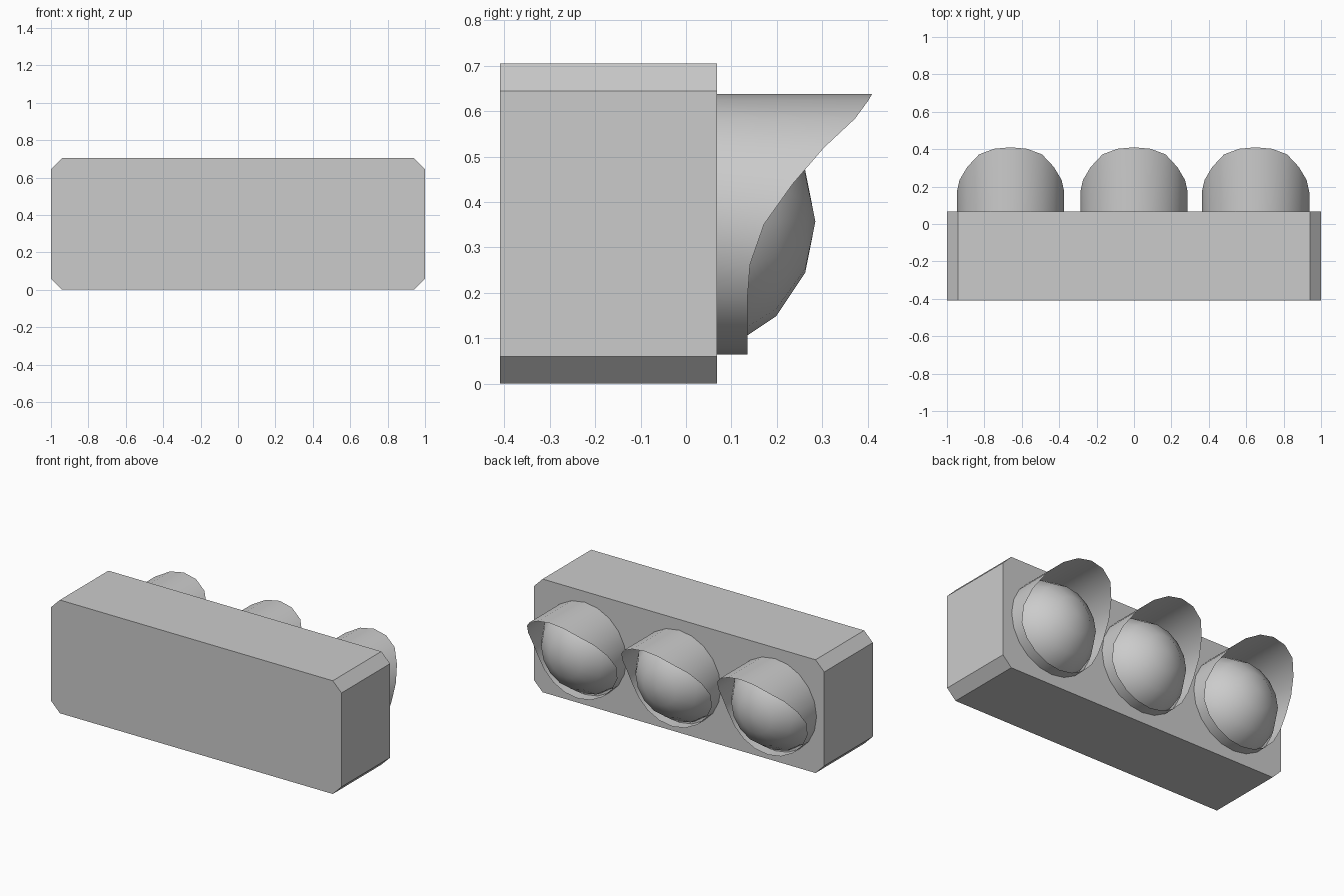
import bpy, bmesh, math
from mathutils import Matrix

if "Cube" in bpy.data.objects:
    bpy.data.objects.remove(bpy.data.objects["Cube"])

Y_FACE = 0.068
VISOR_R, VISOR_Z, SIDES = 0.287, 0.351, 20
# visor lip depth from the top vertex down to the bottom vertex
LIP = [0.41, 0.402, 0.372, 0.304, 0.235, 0.172, 0.141, 0.135, 0.135, 0.135, 0.135]


def finish(name, bm, smooth=False):
    bmesh.ops.recalc_face_normals(bm, faces=bm.faces)
    mesh = bpy.data.meshes.new(name)
    bm.to_mesh(mesh)
    bm.free()
    obj = bpy.data.objects.new(name, mesh)
    bpy.context.collection.objects.link(obj)
    if smooth:
        mesh.shade_smooth()
    return obj


# housing: chamfered rectangle extruded front to back
def housing():
    bm = bmesh.new()
    w, h, c = 1.0, 0.705, 0.06
    outline = [(-w + c, 0), (w - c, 0), (w, c), (w, h - c),
               (w - c, h), (-w + c, h), (-w, h - c), (-w, c)]
    face = bm.faces.new([bm.verts.new((x, -0.41, z)) for x, z in outline])
    ext = bmesh.ops.extrude_face_region(bm, geom=[face])
    for v in ext["geom"]:
        if isinstance(v, bmesh.types.BMVert):
            v.co.y = Y_FACE
    # extrusion removes the start face from the region: restore if missing
    bmesh.ops.holes_fill(bm, edges=[e for e in bm.edges if e.is_boundary], sides=8)
    finish("housing", bm)


# visor: thin open tube with a slanted, curved lip
def visor(name, x):
    bm = bmesh.new()
    back, lip = [], []
    for i in range(SIDES):
        a = 2 * math.pi * i / SIDES
        px, pz = x + VISOR_R * math.sin(a), VISOR_Z + VISOR_R * math.cos(a)
        back.append(bm.verts.new((px, Y_FACE, pz)))
        lip.append(bm.verts.new((px, LIP[min(i, SIDES - i)], pz)))
    for i in range(SIDES):
        j = (i + 1) % SIDES
        bm.faces.new((back[i], back[j], lip[j], lip[i]))
    finish(name, bm, True)


# lens: front cap of a low-poly sphere
def lens(name, x):
    bm = bmesh.new()
    place = Matrix.Translation((x, -0.01, 0.357)) @ Matrix.Rotation(math.pi / 2, 4, 'X')
    bmesh.ops.create_uvsphere(bm, u_segments=16, v_segments=8, radius=0.295, matrix=place)
    bmesh.ops.bisect_plane(bm, geom=bm.verts[:] + bm.edges[:] + bm.faces[:],
                           plane_co=(0, Y_FACE, 0), plane_no=(0, 1, 0), clear_inner=True)
    finish(name, bm, True)


housing()
for side, x in (("left", -0.66), ("middle", 0.0), ("right", 0.65)):
    visor(f"{side}_visor", x)
    lens(f"{side}_lens", x)
